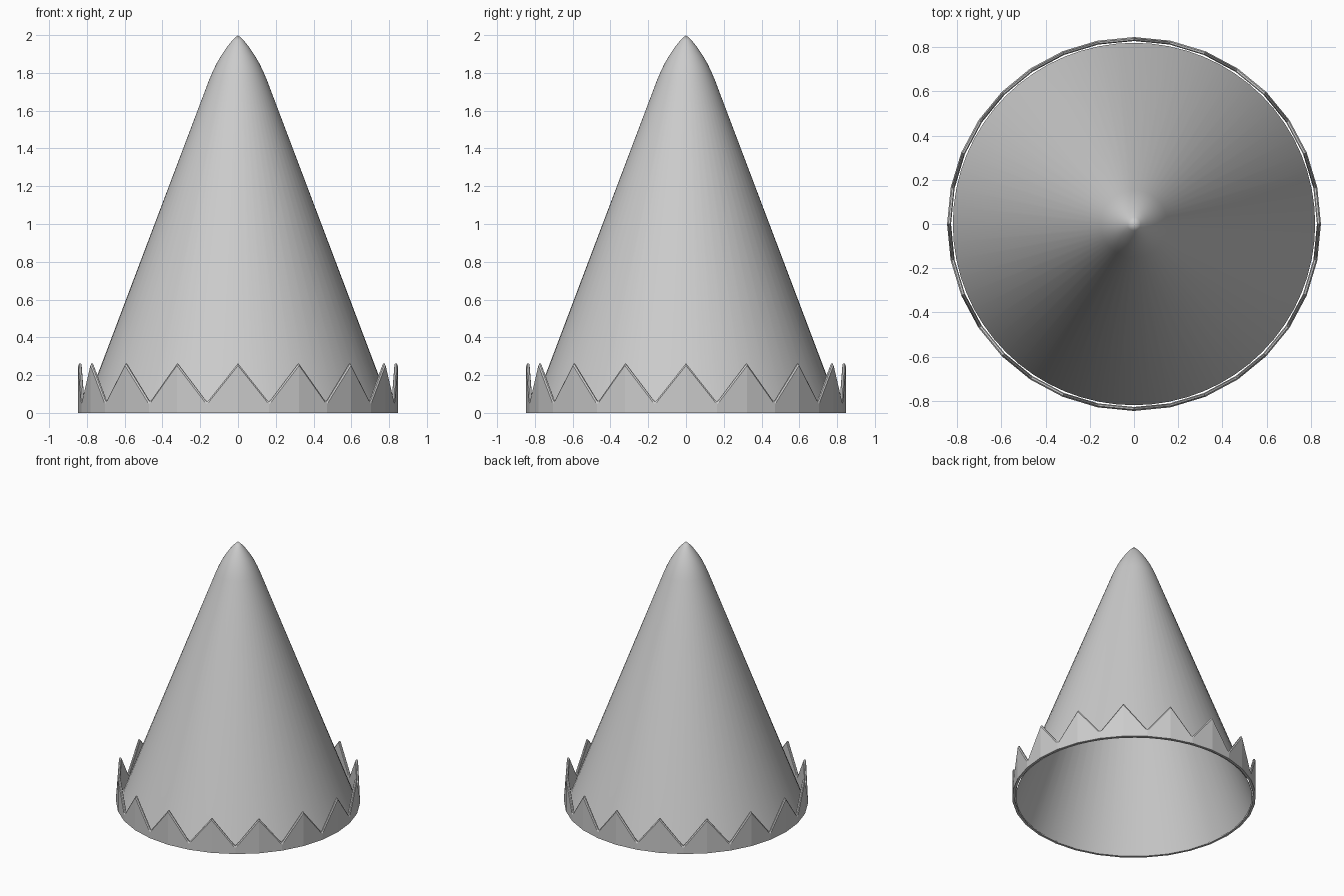
import bpy, bmesh
from math import sin, cos, tau

if "Cube" in bpy.data.objects:
    bpy.data.objects.remove(bpy.data.objects["Cube"])

grey = bpy.data.materials.new("plain grey")
grey.diffuse_color = (0.6, 0.6, 0.6, 1)
grey.use_nodes = True
grey.node_tree.nodes["Principled BSDF"].inputs["Base Color"].default_value = grey.diffuse_color


def finish(bm, name, angle):
    bmesh.ops.recalc_face_normals(bm, faces=bm.faces)
    mesh = bpy.data.meshes.new(name)
    bm.to_mesh(mesh)
    bm.free()
    mesh.materials.append(grey)
    ob = bpy.data.objects.new(name, mesh)
    bpy.context.collection.objects.link(ob)
    bpy.context.view_layer.objects.active = ob
    ob.select_set(True)
    bpy.ops.object.shade_smooth_by_angle(angle=angle)
    ob.select_set(False)
    return ob


# Hollow cone with a rounded tip, open at the bottom
profile = [(0.82, 0), (0.152, 1.765), (0.137, 1.80), (0.116, 1.845),
           (0.09, 1.89), (0.06, 1.935), (0.03, 1.972)]
SIDES = 64
bm = bmesh.new()
rings = [[bm.verts.new((r * cos(tau * i / SIDES), r * sin(tau * i / SIDES), z))
          for i in range(SIDES)] for r, z in profile]
tip = bm.verts.new((0, 0, 2.0))
for i in range(SIDES):
    j = (i + 1) % SIDES
    for a, b in zip(rings, rings[1:]):
        bm.faces.new((a[i], a[j], b[j], b[i]))
    bm.faces.new((rings[-1][i], rings[-1][j], tip))
finish(bm, "cone", 0.7)

# Zigzag band: 16 pointed teeth with slightly blunted tips and valleys
TEETH = 16
steps = [(-0.03, 0.25), (0, 0.262), (0.03, 0.25),
         (0.47, 0.068), (0.5, 0.06), (0.53, 0.068)]
points = [((t + f) * tau / TEETH, z) for t in range(TEETH) for f, z in steps]


def radius(angle, r):
    # flat panels between each peak and valley
    half = tau / (2 * TEETH)
    off = angle % half - half / 2
    return r * cos(half / 2) / cos(off)


bm = bmesh.new()
columns = []
for a, top in points:
    column = []
    for r, z in ((0.846, 0), (0.846, top - 0.012), (0.840, top),
                 (0.832, top), (0.828, top - 0.008), (0.828, 0)):
        q = radius(a, r)
        column.append(bm.verts.new((q * cos(a), q * sin(a), z)))
    columns.append(column)
for i, a in enumerate(columns):
    b = columns[(i + 1) % len(columns)]
    for k in range(6):
        n = (k + 1) % 6
        bm.faces.new((a[k], b[k], b[n], a[n]))
finish(bm, "zigzag_band", 0.15)
